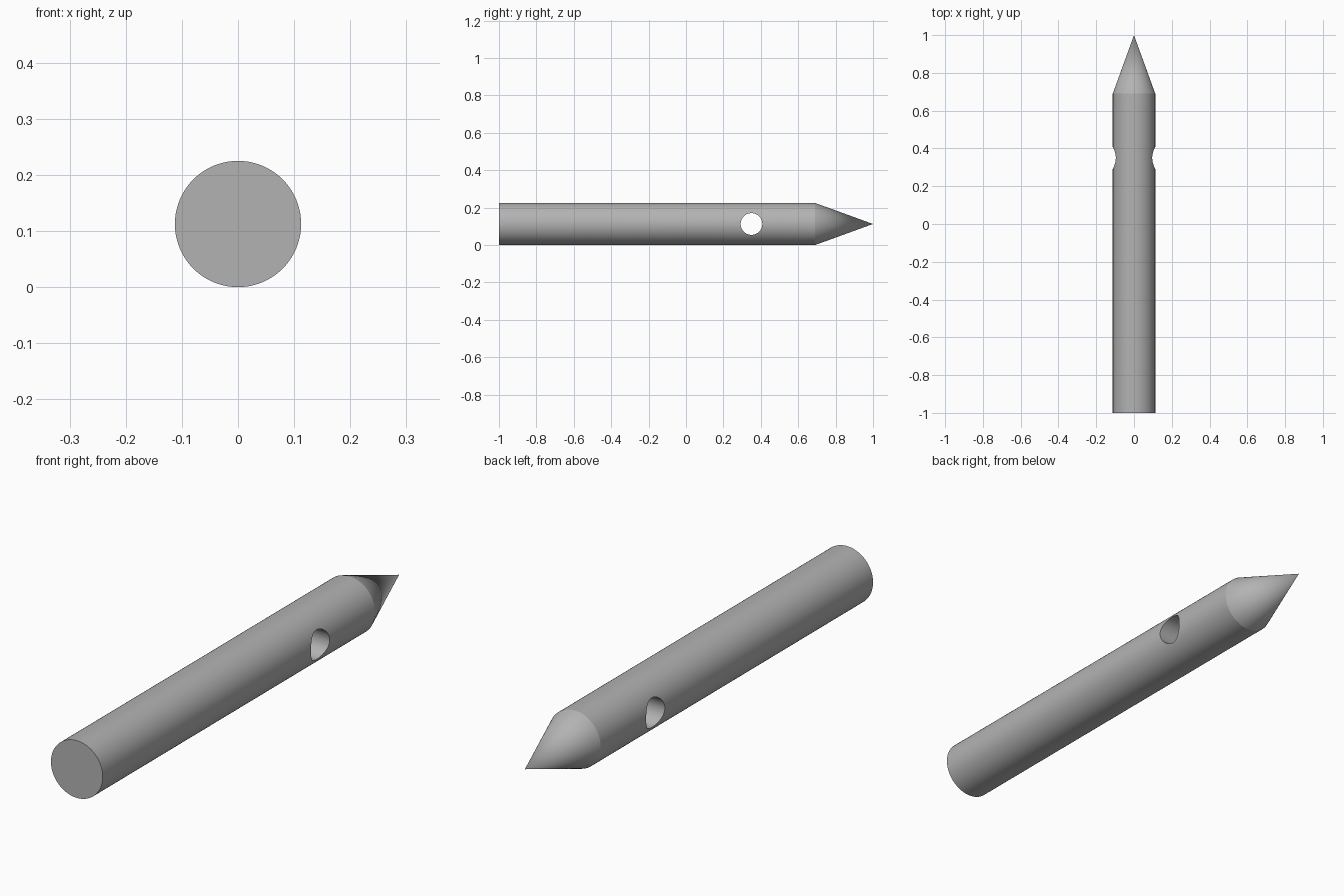
import bpy, bmesh, math
from mathutils import Matrix, Vector

RADIUS = 0.1125
SEGMENTS = 96
HOLE_RADIUS = 0.058
HOLE_Y = 0.35

cube = bpy.data.objects.get("Cube")
if cube:
    bpy.data.objects.remove(cube, do_unlink=True)


def add_object(name, bm):
    bmesh.ops.recalc_face_normals(bm, faces=bm.faces)
    mesh = bpy.data.meshes.new(name)
    bm.to_mesh(mesh)
    bm.free()
    obj = bpy.data.objects.new(name, mesh)
    bpy.context.collection.objects.link(obj)
    return obj


# Plain grey metal
grey = bpy.data.materials.new("grey_metal")
colour = (0.45, 0.45, 0.45, 1)
grey.diffuse_color = colour
grey.use_nodes = True
grey.node_tree.nodes["Principled BSDF"].inputs["Base Color"].default_value = colour

# Round rod with a conical point, turned from a half profile
bm = bmesh.new()
profile = [(0, -1), (RADIUS, -1), (RADIUS, 0.69), (0, 1)]
verts = [bm.verts.new((r, y, RADIUS)) for r, y in profile]
edges = [bm.edges.new(pair) for pair in zip(verts, verts[1:])]
bmesh.ops.spin(bm, geom=verts + edges, cent=(0, 0, RADIUS), axis=(0, 1, 0),
               angle=math.tau, steps=SEGMENTS, use_duplicate=False)
bmesh.ops.remove_doubles(bm, verts=bm.verts, dist=0.0001)
pin = add_object("pointed_pin", bm)
pin.data.materials.append(grey)

# Cross hole drilled from side to side
bm = bmesh.new()
place = Matrix.Translation(Vector((0, HOLE_Y, RADIUS))) @ Matrix.Rotation(math.pi / 2, 4, "Y")
bmesh.ops.create_cone(bm, cap_ends=True, segments=64, radius1=HOLE_RADIUS,
                      radius2=HOLE_RADIUS, depth=0.5, matrix=place)
drill = add_object("hole_cutter", bm)
drill.data.materials.append(grey)
drill.hide_render = True

bpy.ops.object.select_all(action="DESELECT")
pin.select_set(True)
bpy.context.view_layer.objects.active = pin
cut = pin.modifiers.new("cross_hole", "BOOLEAN")
cut.operation = "DIFFERENCE"
cut.solver = "EXACT"
cut.object = drill
bpy.ops.object.modifier_apply(modifier=cut.name)
bpy.data.objects.remove(drill, do_unlink=True)

# Smooth sides, crisp rims
bpy.ops.object.shade_smooth_by_angle(angle=math.radians(15))
